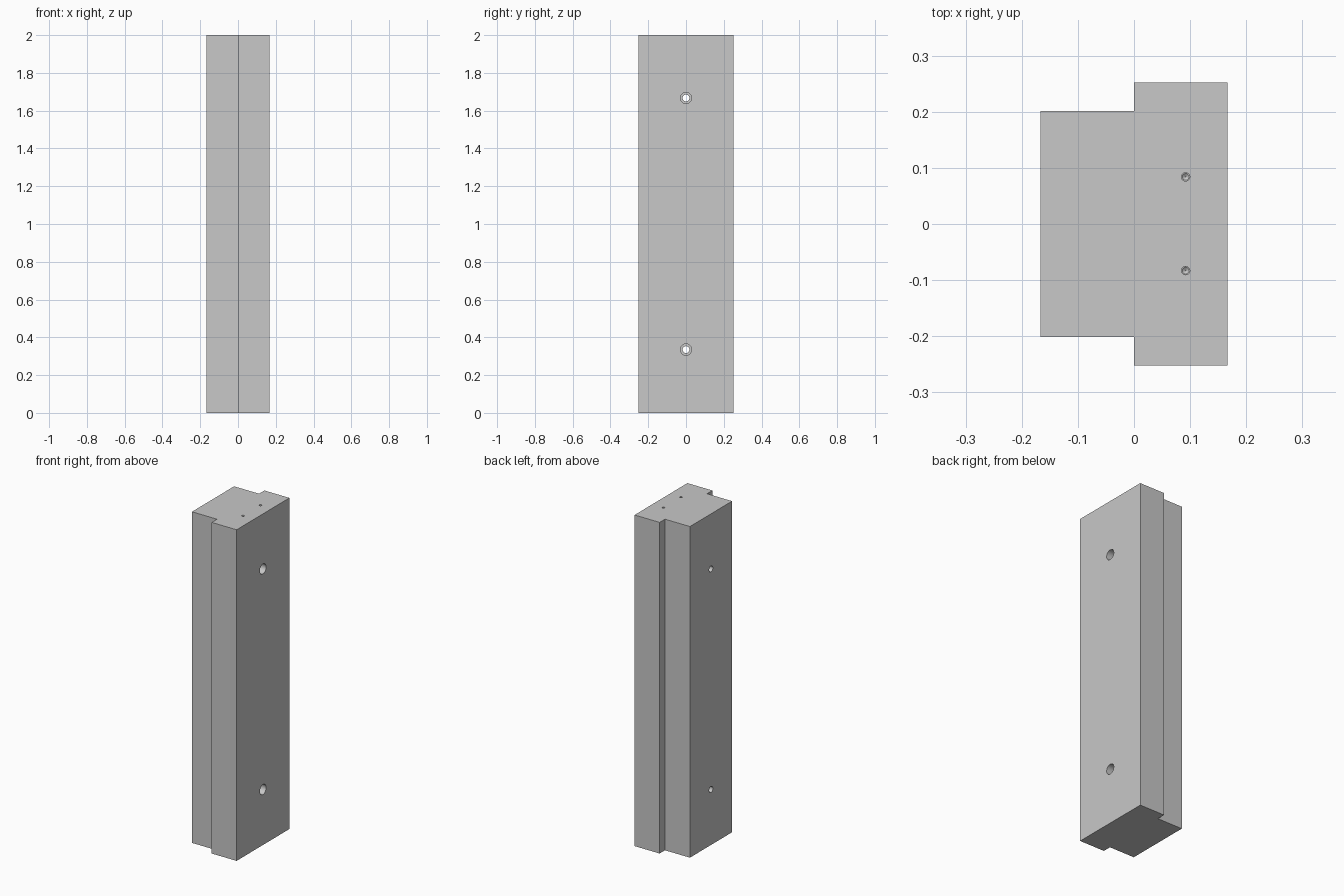
import bpy
import bmesh
from math import pi
from mathutils import Matrix, Vector

cube = bpy.data.objects.get("Cube")
if cube:
    bpy.data.objects.remove(cube, do_unlink=True)

HALF_X, WIDE, NARROW, HEIGHT = 0.167, 0.252, 0.201, 2.0

grey = bpy.data.materials.new("plain grey")
grey.use_nodes = True
colour = (0.58, 0.58, 0.58, 1)
grey.diffuse_color = colour
grey.node_tree.nodes["Principled BSDF"].inputs["Base Color"].default_value = colour


def make_object(name, bm):
    bmesh.ops.recalc_face_normals(bm, faces=bm.faces[:])
    mesh = bpy.data.meshes.new(name)
    bm.to_mesh(mesh)
    bm.free()
    mesh.materials.append(grey)
    obj = bpy.data.objects.new(name, mesh)
    bpy.context.scene.collection.objects.link(obj)
    return obj


def drill(name, start, end, r_start, r_end=None):
    """Cylinder or cone running from start to end, cut out of the block."""
    start, end = Vector(start), Vector(end)
    axis = end - start
    bm = bmesh.new()
    turn = axis.to_track_quat('Z', 'Y').to_matrix().to_4x4()
    bmesh.ops.create_cone(bm, cap_ends=True, segments=32, radius1=r_start,
                          radius2=r_start if r_end is None else r_end,
                          depth=axis.length,
                          matrix=Matrix.Translation((start + end) / 2) @ turn)
    cutter = make_object(name, bm)
    cutter.hide_render = True
    cutter.hide_viewport = True
    cutter.display_type = 'WIRE'
    mod = block.modifiers.new(name, 'BOOLEAN')
    mod.object = cutter
    mod.operation = 'DIFFERENCE'
    mod.solver = 'EXACT'
    cutters.append(cutter)


# Stepped block, extruded from its T-shaped section
half = [(-HALF_X, -NARROW), (0, -NARROW), (0, -WIDE), (HALF_X, -WIDE)]
outline = half + [(x, -y) for x, y in reversed(half)]
bm = bmesh.new()
base = bm.faces.new([bm.verts.new((x, y, 0)) for x, y in outline])
side = bmesh.ops.extrude_face_region(bm, geom=[base], use_keep_orig=True)
bmesh.ops.translate(bm, vec=(0, 0, HEIGHT),
                    verts=[v for v in side["geom"] if isinstance(v, bmesh.types.BMVert)])
block = make_object("stepped_block", bm)
cutters = []

# Counterbored through holes across the block
for label, z in (("lower", 0.335), ("upper", 1.667)):
    drill(label + "_through_hole", (0.2, 0, z), (-0.2, 0, z), 0.018)
    drill(label + "_counterbore", (0.2, 0, z), (HALF_X - 0.1, 0, z), 0.03)

# Blind holes with pointed ends in the top
for label, y in (("front", -0.083), ("back", 0.084)):
    drill(label + "_pin_hole", (0.092, y, HEIGHT + 0.02), (0.092, y, HEIGHT - 0.1), 0.0075)
    drill(label + "_pin_hole_tip", (0.092, y, HEIGHT - 0.099), (0.092, y, HEIGHT - 0.104), 0.0074, 0.0005)

# Bake the cuts and tidy the cutters away
bpy.context.view_layer.update()
cut_mesh = bpy.data.meshes.new_from_object(
    block.evaluated_get(bpy.context.evaluated_depsgraph_get()))
block.modifiers.clear()
block.data = cut_mesh
for cutter in cutters:
    bpy.data.objects.remove(cutter, do_unlink=True)

# Round walls smooth, edges sharp
bpy.ops.object.select_all(action='DESELECT')
block.select_set(True)
bpy.context.view_layer.objects.active = block
bpy.ops.object.shade_smooth_by_angle(angle=pi / 6)
